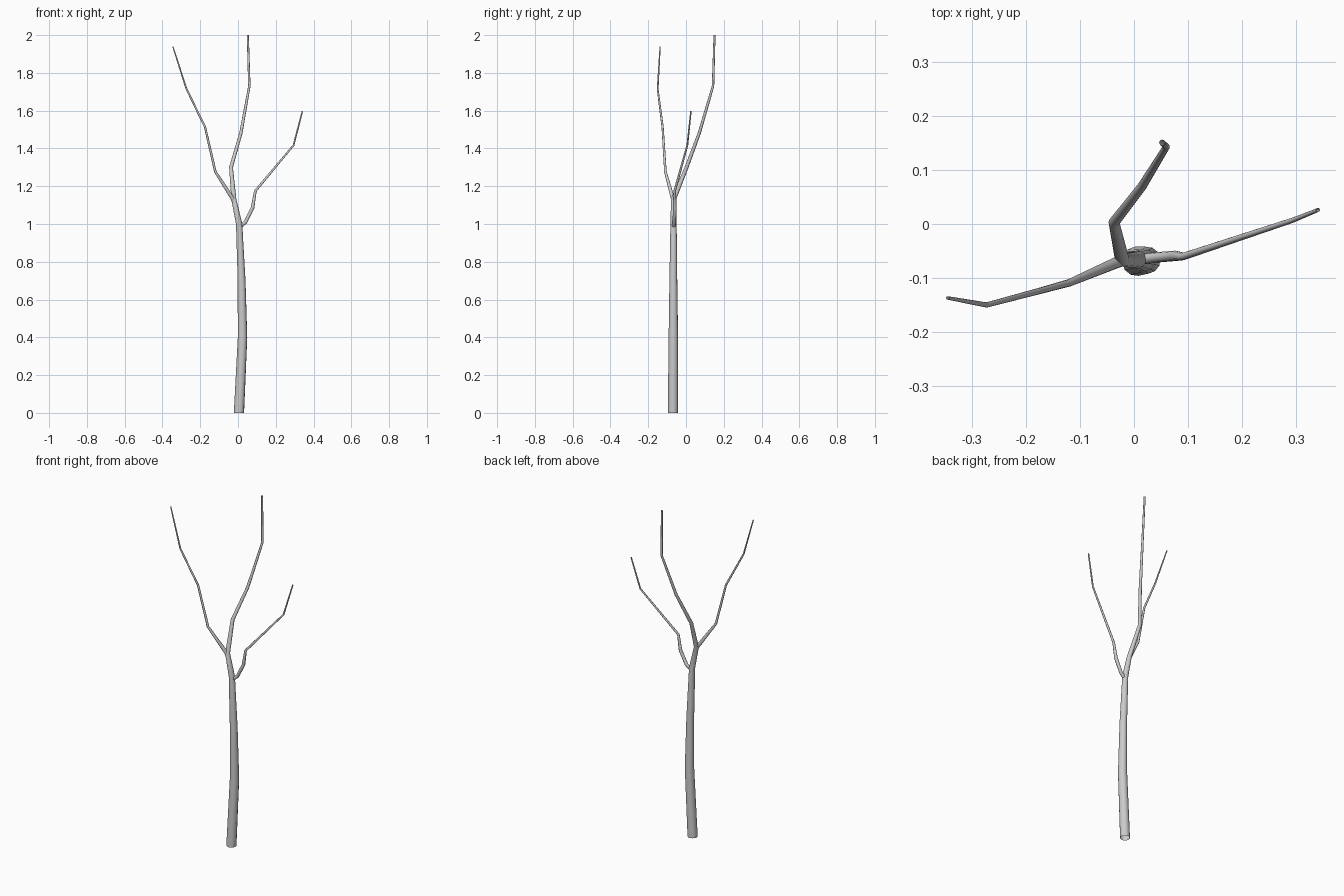
import bpy
import math


def limb(name, points):
    """Tapered round tube through (x, y, z, radius) points, as a smooth mesh."""
    curve = bpy.data.curves.new(name, 'CURVE')
    curve.dimensions = '3D'
    curve.bevel_depth = 1.07
    curve.bevel_resolution = 4
    spline = curve.splines.new('POLY')
    spline.points.add(len(points) - 1)
    for p, (x, y, z, r) in zip(spline.points, points):
        p.co = (x, y, z, 1)
        p.radius = r
    obj = bpy.data.objects.new(name, curve)
    bpy.context.collection.objects.link(obj)
    bpy.ops.object.select_all(action='DESELECT')
    obj.select_set(True)
    bpy.context.view_layer.objects.active = obj
    bpy.ops.object.convert(target='MESH')
    bpy.ops.object.shade_smooth_by_angle(angle=math.radians(60))
    return bpy.context.object


# Trunk, open at the foot, continuing into the tallest branch
trunk = limb("trunk", [
    (0.005, -0.069, 0.0, 0.0255), (0.024, -0.067, 0.40, 0.0235),
    (0.019, -0.067, 0.70, 0.0195), (0.006, -0.066, 1.0, 0.0155),
    (-0.022, -0.066, 1.13, 0.0125), (-0.037, 0.003, 1.30, 0.0095),
    (0.015, 0.070, 1.48, 0.008), (0.060, 0.143, 1.73, 0.006),
    (0.052, 0.151, 2.0, 0.005)])
# Level the foot on the ground
for v in trunk.data.vertices:
    if v.co.z < 0.1:
        v.co.z = 0.0

# Left branch, splitting off at the upper fork
limb("left_branch", [
    (-0.014, -0.066, 1.10, 0.010), (-0.029, -0.070, 1.135, 0.010),
    (-0.120, -0.109, 1.277, 0.0065), (-0.175, -0.124, 1.515, 0.0055),
    (-0.273, -0.150, 1.715, 0.0045), (-0.345, -0.137, 1.94, 0.003)])

# Right branch, splitting off at the lower fork
limb("right_branch", [
    (0.010, -0.066, 0.985, 0.009), (0.040, -0.062, 1.01, 0.009),
    (0.077, -0.059, 1.085, 0.009), (0.092, -0.060, 1.175, 0.0065),
    (0.294, 0.007, 1.417, 0.0045), (0.341, 0.026, 1.597, 0.0035)])
